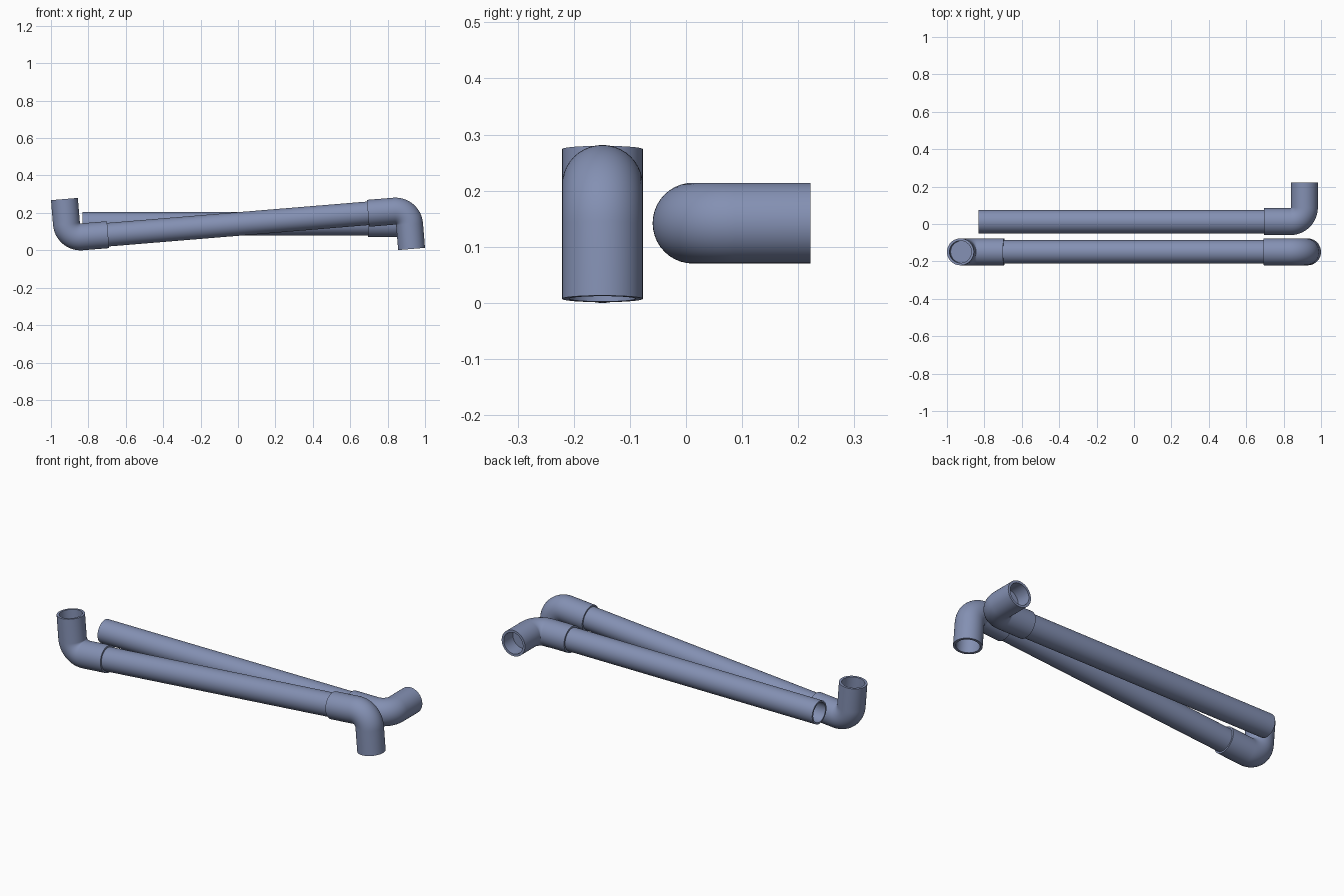
import bpy, bmesh
from math import sin, cos, pi, radians
from mathutils import Matrix, Vector

if "Cube" in bpy.data.objects:
    bpy.data.objects.remove(bpy.data.objects["Cube"])

SIDES = 40
R_FIT, R_HOLE = 0.072, 0.059          # elbow outside and socket
R_PIPE, R_PIPE_IN = 0.063, 0.054      # pipe outside and inside
LEG_A, LEG_B, BEND, DEPTH = 0.217, 0.209, 0.076, 0.08

# blue-grey plastic
plastic = bpy.data.materials.new("blue_grey_plastic")
plastic.diffuse_color = (0.23, 0.28, 0.45, 1)
plastic.use_nodes = True
plastic.node_tree.nodes["Principled BSDF"].inputs["Base Color"].default_value = plastic.diffuse_color


def sweep(name, stations, matrix, capped):
    """Skin through rings (x, z, heading, radius) lying along the xz plane."""
    bm = bmesh.new()
    rings = []
    for x, z, a, r in stations:
        n = Vector((sin(a), 0, cos(a)))
        ring = []
        for i in range(SIDES):
            t = 2 * pi * i / SIDES
            ring.append(bm.verts.new(Vector((x, 0, z)) + r * (cos(t) * n + sin(t) * Vector((0, 1, 0)))))
        rings.append(ring)
    if capped:
        bm.faces.new(rings[0])
        bm.faces.new(rings[-1])
        pairs = list(zip(rings, rings[1:]))
    else:
        pairs = list(zip(rings, rings[1:] + rings[:1]))
    for ring, nxt in pairs:
        for i in range(SIDES):
            j = (i + 1) % SIDES
            bm.faces.new((ring[i], ring[j], nxt[j], nxt[i]))
    bmesh.ops.recalc_face_normals(bm, faces=bm.faces)
    mesh = bpy.data.meshes.new(name)
    bm.to_mesh(mesh)
    bm.free()
    mesh.materials.append(plastic)
    obj = bpy.data.objects.new(name, mesh)
    bpy.context.collection.objects.link(obj)
    obj.matrix_world = matrix
    bpy.ops.object.select_all(action='DESELECT')
    obj.select_set(True)
    bpy.context.view_layer.objects.active = obj
    bpy.ops.object.shade_smooth_by_angle(angle=radians(35))


def pipe(name, x0, x1, matrix):
    sweep(name, [(x0, 0, 0, R_PIPE), (x1, 0, 0, R_PIPE),
                 (x1, 0, 0, R_PIPE_IN), (x0, 0, 0, R_PIPE_IN)], matrix, False)


def elbow(name, matrix):
    # one leg takes the pipe from -x, the other opens to -z as a socket
    q = pi / 2
    path = [(-LEG_A, 0, 0, R_FIT)]
    for i in range(17):
        a = q * i / 16
        path.append((BEND * (sin(a) - 1), BEND * (cos(a) - 1), a, R_FIT))
    path += [(0, -LEG_B, q, R_FIT), (0, -LEG_B, q, R_HOLE), (0, DEPTH - LEG_B, q, R_HOLE)]
    sweep(name, path, matrix, True)


# front assembly: tilted pipe with an elbow on each end
front = Matrix.Translation((0, -0.149, 0.1405)) @ Matrix.Rotation(radians(-4.7), 4, 'Y')
tip = 0.914
end = tip - LEG_A + DEPTH
pipe("front_pipe", -end, end, front)
for side, turn in (("right", 0), ("left", pi)):
    elbow("front_elbow_" + side,
          front @ Matrix.Rotation(turn, 4, 'Y') @ Matrix.Translation((tip, 0, 0)))

# rear assembly: level pipe with an open left end and one elbow pointing back
rear = Matrix.Translation((0, 0.0125, 0.142))
tip = 0.911
pipe("rear_pipe", -0.832, tip - LEG_A + DEPTH, rear)
elbow("rear_elbow", rear @ Matrix.Translation((tip, 0, 0)) @ Matrix.Rotation(pi / 2, 4, 'X'))
